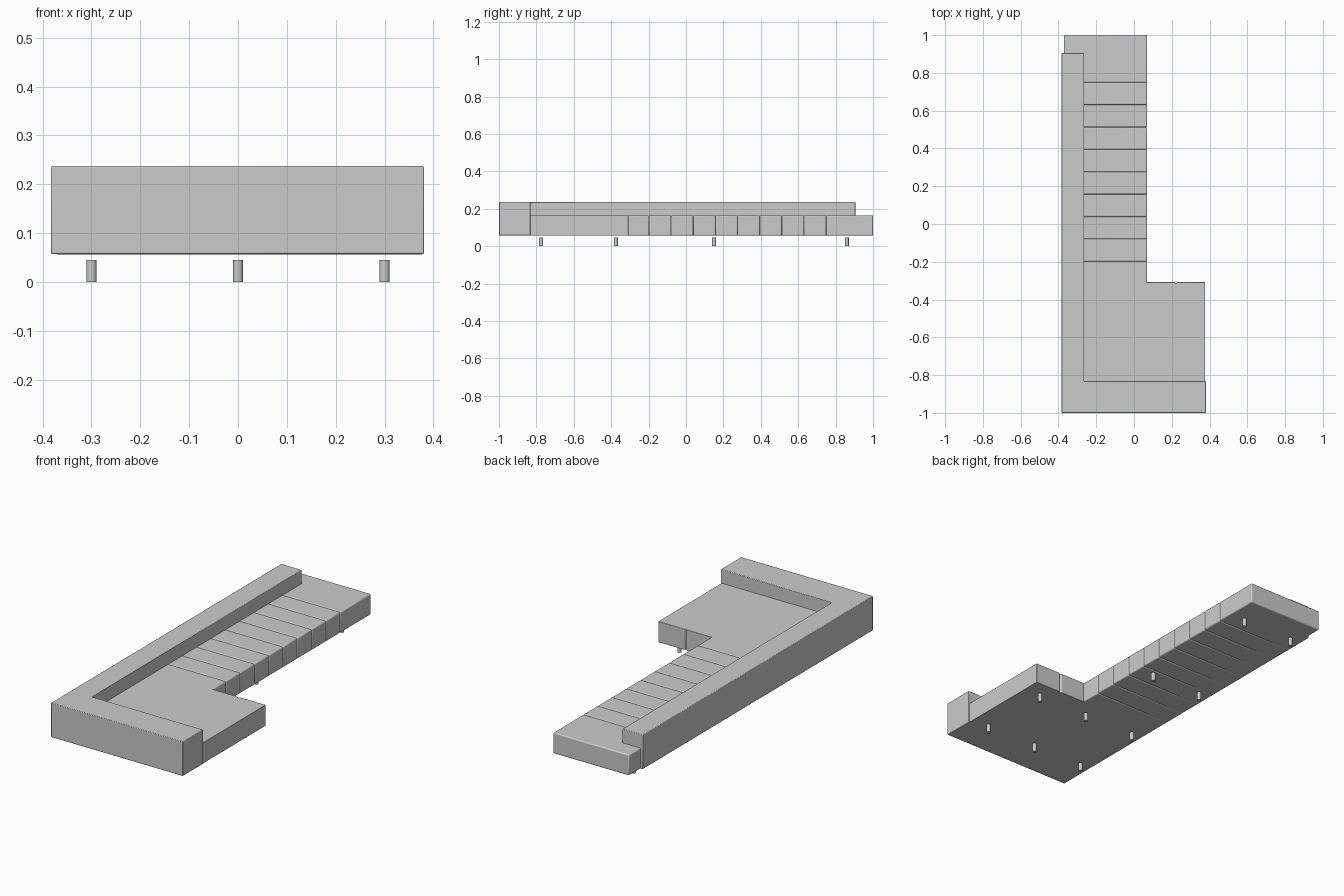
import bpy, bmesh

if "Cube" in bpy.data.objects:
    bpy.data.objects.remove(bpy.data.objects["Cube"])

def prism(name, outline, z0, z1, bevel, segments=2):
    """Extrude a counter-clockwise floor outline and soften its edges."""
    bm = bmesh.new()
    face = bm.faces.new([bm.verts.new((x, y, z0)) for x, y in outline])
    ext = bmesh.ops.extrude_face_region(bm, geom=[face])
    top = [v for v in ext["geom"] if isinstance(v, bmesh.types.BMVert)]
    bmesh.ops.translate(bm, verts=top, vec=(0, 0, z1 - z0))
    bmesh.ops.recalc_face_normals(bm, faces=bm.faces)
    mesh = bpy.data.meshes.new(name)
    bm.to_mesh(mesh)
    bm.free()
    ob = bpy.data.objects.new(name, mesh)
    bpy.context.collection.objects.link(ob)
    mod = ob.modifiers.new("soft_edges", "BEVEL")
    mod.width = bevel
    mod.segments = segments
    mod.limit_method = "ANGLE"
    bpy.ops.object.select_all(action="DESELECT")
    ob.select_set(True)
    bpy.context.view_layer.objects.active = ob
    bpy.ops.object.shade_smooth_by_angle()
    return ob

def rect(x0, x1, y0, y1):
    return [(x0, y0), (x1, y0), (x1, y1), (x0, y1)]

# L-shaped backrest
prism("backrest", [(-0.383, -1), (0.381, -1), (0.381, -0.832), (-0.264, -0.832),
                   (-0.264, 0.905), (-0.383, 0.905)], 0.057, 0.237, 0.003)

# Wide corner seat with a small seam notch in its front face
prism("corner_seat", [(-0.37, -0.985), (0.377, -0.985), (0.377, -0.308),
                      (0.229, -0.308), (0.222, -0.318), (0.215, -0.308),
                      (-0.37, -0.308)], 0.056, 0.165, 0.002)

# Row of channelled seat cushions, the last one double width
seams = [-0.315] + [-0.198 + 0.1184 * i for i in range(9)] + [1.0]
for i, (y0, y1) in enumerate(zip(seams, seams[1:])):
    prism(f"seat_channel_{i + 1}", rect(-0.37, 0.07, y0, y1), 0.056, 0.165, 0.006, 3)

# Short round legs
for y, xs in ((-0.775, (-0.3, 0, 0.3)), (-0.375, (-0.3, 0, 0.3)),
              (0.15, (-0.3, 0)), (0.86, (-0.3, 0))):
    for x in xs:
        bpy.ops.mesh.primitive_cylinder_add(vertices=12, radius=0.0105, depth=0.045,
                                            location=(x, y, 0.0225))
        bpy.context.object.name = "leg"
        bpy.ops.object.shade_smooth_by_angle()
